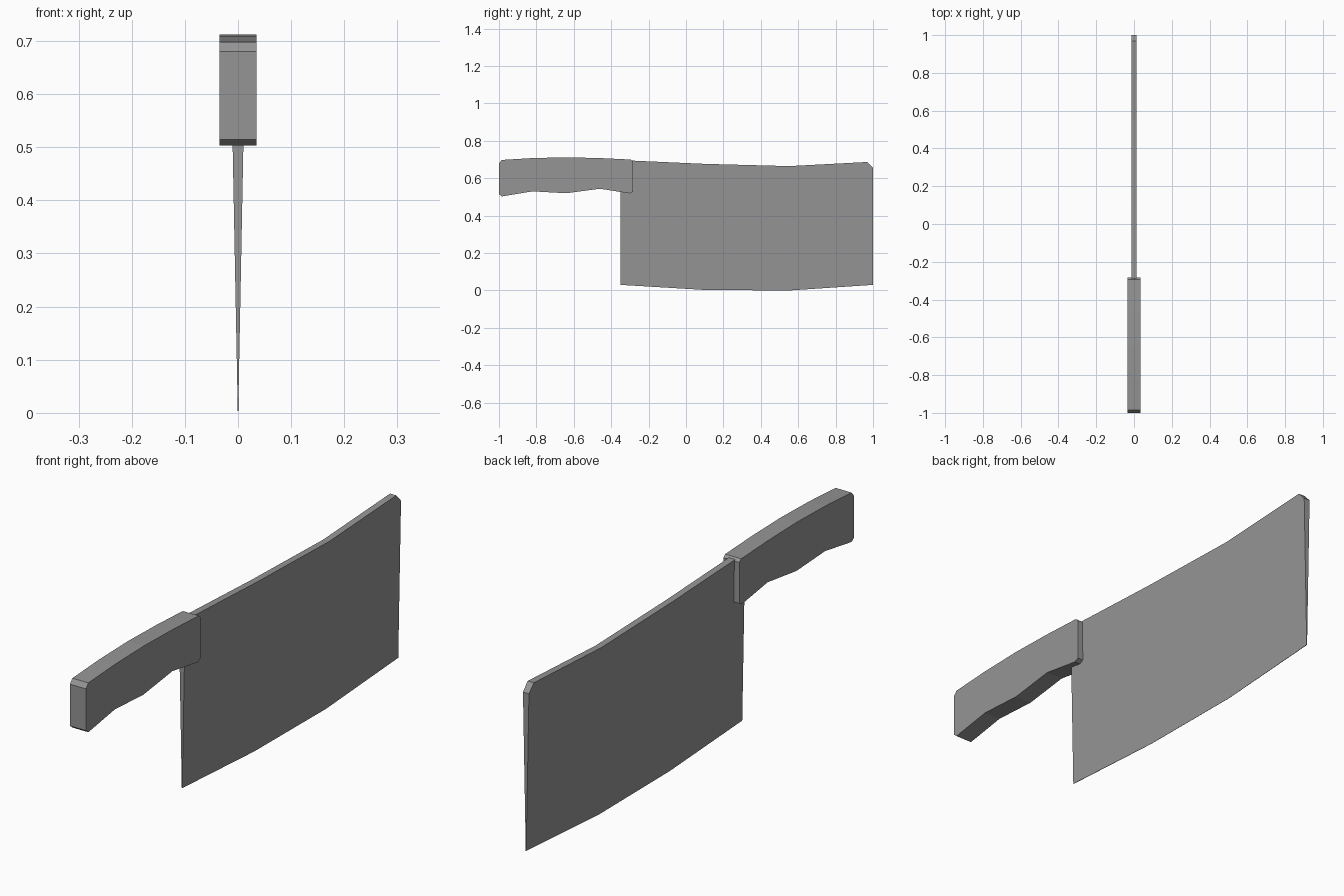
import bpy
import bmesh

cube = bpy.data.objects.get("Cube")
if cube:
    bpy.data.objects.remove(cube, do_unlink=True)

# One flat steel grey for the whole tool
steel = bpy.data.materials.new("steel_grey")
steel.use_nodes = True
steel.diffuse_color = (0.3, 0.3, 0.3, 1)
steel.node_tree.nodes["Principled BSDF"].inputs["Base Color"].default_value = (0.3, 0.3, 0.3, 1)


def slab(name, outline, half_width):
    """Solid with a side outline of (y, z) points; half_width(z) sets its thickness."""
    bm = bmesh.new()
    right = [bm.verts.new((-half_width(z), y, z)) for y, z in outline]
    left = [bm.verts.new((half_width(z), y, z)) for y, z in outline]
    bm.faces.new(right)
    bm.faces.new(left[::-1])
    for i in range(len(outline)):
        j = (i + 1) % len(outline)
        bm.faces.new((right[i], left[i], left[j], right[j]))
    bmesh.ops.recalc_face_normals(bm, faces=bm.faces)
    mesh = bpy.data.meshes.new(name)
    bm.to_mesh(mesh)
    bm.free()
    mesh.materials.append(steel)
    obj = bpy.data.objects.new(name, mesh)
    bpy.context.collection.objects.link(obj)
    return obj


# Blade: wedge from a thin cutting edge up to a thick spine
slab("blade", [
    (-0.35, 0.03), (0.1, 0.003), (0.55, 0.0), (1.0, 0.03),
    (1.0, 0.655), (0.97, 0.687), (0.55, 0.665), (0.1, 0.677),
    (-0.28, 0.694), (-0.35, 0.695),
], lambda z: 0.0004 + 0.0193 * z)

# Handle: even thickness, arched back, finger grooves, chamfered ends
slab("handle", [
    (-1.0, 0.515), (-0.985, 0.503), (-0.82, 0.53), (-0.64, 0.52),
    (-0.46, 0.544), (-0.30, 0.519), (-0.283, 0.528), (-0.283, 0.69),
    (-0.295, 0.7), (-0.46, 0.708), (-0.64, 0.712), (-0.82, 0.708),
    (-0.985, 0.698), (-1.0, 0.68),
], lambda z: 0.035)
